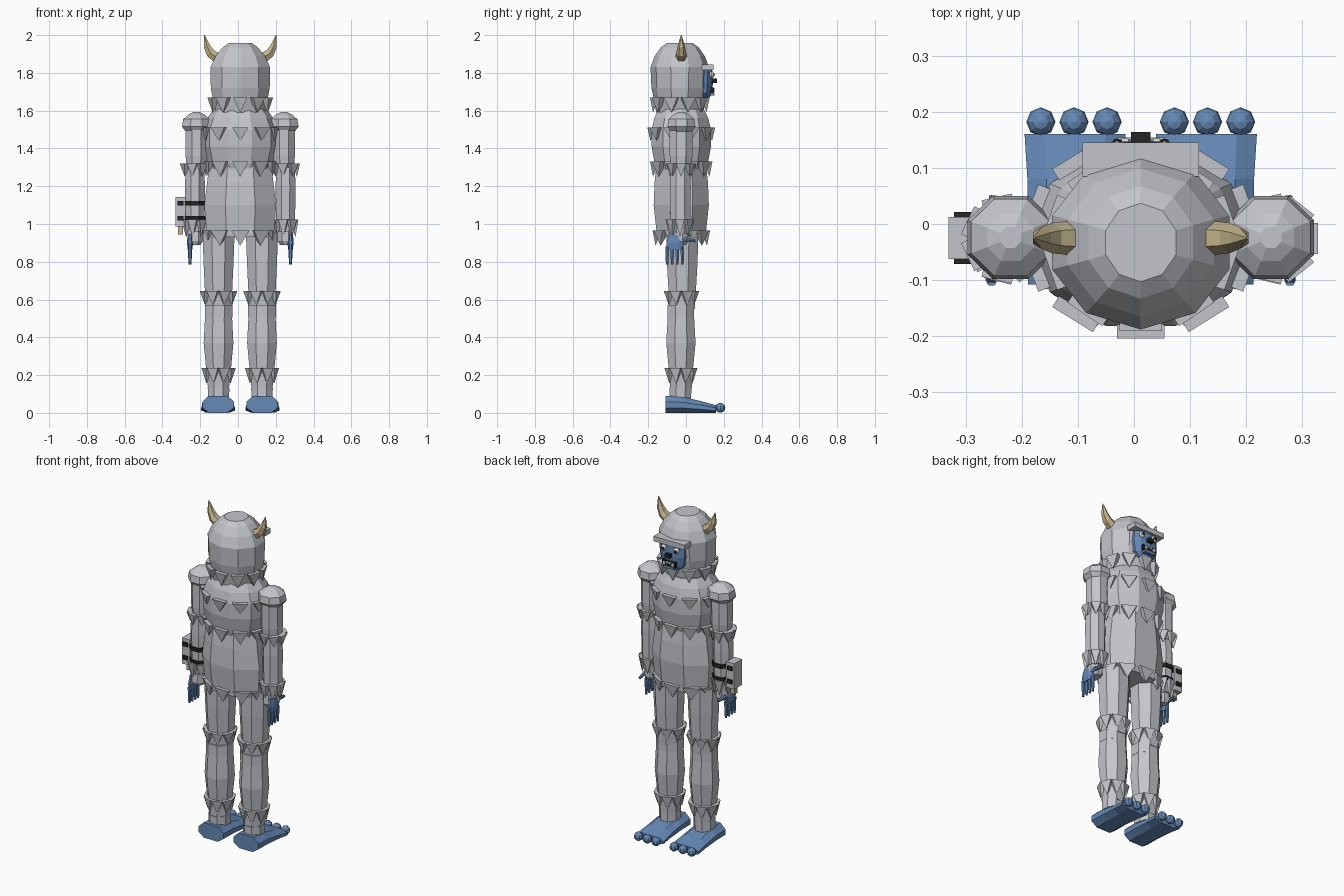
import bpy, bmesh
from math import sin, cos, pi, tau
from mathutils import Vector, Matrix

if "Cube" in bpy.data.objects:
    bpy.data.objects.remove(bpy.data.objects["Cube"])

CX = 0.012   # body axis
CY = -0.025


def material(name, r, g, b):
    m = bpy.data.materials.new(name)
    m.use_nodes = True
    m.diffuse_color = (r, g, b, 1)
    m.node_tree.nodes["Principled BSDF"].inputs["Base Color"].default_value = (r, g, b, 1)
    return m


FUR = material("pale grey fur", 0.55, 0.56, 0.60)
SKIN = material("blue skin", 0.13, 0.25, 0.47)
HORN = material("tan horn", 0.55, 0.46, 0.26)
DARK = material("near black", 0.02, 0.017, 0.017)
WHITE = material("white", 0.8, 0.8, 0.78)


def finish(name, bm, mat):
    bmesh.ops.recalc_face_normals(bm, faces=bm.faces)
    me = bpy.data.meshes.new(name)
    bm.to_mesh(me)
    bm.free()
    me.materials.append(mat)
    ob = bpy.data.objects.new(name, me)
    bpy.context.collection.objects.link(ob)
    return ob


def skin_rings(bm, rings):
    loops = [[bm.verts.new(p) for p in ring] for ring in rings]
    n = len(loops[0])
    for a, b in zip(loops, loops[1:]):
        for i in range(n):
            j = (i + 1) % n
            bm.faces.new((a[i], a[j], b[j], b[i]))
    bm.faces.new(loops[0])
    bm.faces.new(loops[-1])


def loft(name, profile, cx, cy, sides, mat, phase=0.0):
    """Stack of elliptical rings; profile rows are (z, x radius, y radius)."""
    bm = bmesh.new()
    angles = [phase + tau * i / sides for i in range(sides)]
    skin_rings(bm, [[(cx + rx * cos(a), cy + ry * sin(a), z) for a in angles]
                    for z, rx, ry in profile])
    return finish(name, bm, mat)


def path_tube(name, points, radii, sides, mat, flat=1.0):
    """Faceted tube along a path with a radius at each point."""
    bm = bmesh.new()
    pts = [Vector(p) for p in points]
    rings = []
    for i, p in enumerate(pts):
        d = pts[min(i + 1, len(pts) - 1)] - pts[max(i - 1, 0)]
        q = d.to_track_quat('Z', 'Y')
        rings.append([p + q @ Vector((radii[i] * cos(tau * k / sides),
                                      radii[i] * flat * sin(tau * k / sides), 0))
                      for k in range(sides)])
    skin_rings(bm, rings)
    return finish(name, bm, mat)


def box(name, centre, size, mat):
    bm = bmesh.new()
    bmesh.ops.create_cube(bm, size=1, matrix=Matrix.Translation(centre) @ Matrix.Diagonal((*size, 1)))
    return finish(name, bm, mat)


def ball(name, centre, radius, mat, scale=(1, 1, 1)):
    bm = bmesh.new()
    bmesh.ops.create_uvsphere(bm, u_segments=8, v_segments=6, radius=radius,
                              matrix=Matrix.Translation(centre) @ Matrix.Diagonal((*scale, 1)))
    return finish(name, bm, mat)


def tufts(name, cx, cy, rx, ry, top, bottom, count, width, depth=0.035, phase=0.0):
    """Ring of downward pointed fur tufts, each an inverted pyramid."""
    bm = bmesh.new()
    for i in range(count):
        a = phase + tau * i / count
        out = Vector((cos(a) / rx, sin(a) / ry, 0)).normalized()
        side = Vector((-out.y, out.x, 0)) * width / 2
        p = Vector((cx + rx * cos(a), cy + ry * sin(a), top))
        quad = [bm.verts.new(p + side * u + out * v)
                for u, v in ((-1, -depth), (1, -depth), (1, 0.012), (-1, 0.012))]
        tip = bm.verts.new(Vector((p.x, p.y, bottom)) - out * 0.004)
        bm.faces.new(quad)
        for k in range(4):
            bm.faces.new((quad[k], quad[(k + 1) % 4], tip))
    return finish(name, bm, FUR)


# Head and torso
loft("head", [(1.59, .135, .125), (1.66, .152, .137), (1.72, .164, .15), (1.83, .166, .155),
              (1.89, .137, .132), (1.935, .098, .1), (1.957, .066, .07)],
     CX, -.033, 10, FUR, pi / 2)
loft("chest", [(1.28, .165, .135), (1.32, .178, .148), (1.41, .2, .165), (1.5, .2, .165),
               (1.56, .175, .15), (1.61, .14, .125)], CX, CY, 10, FUR)
loft("belly", [(.93, .19, .14), (.97, .195, .143), (1.1, .206, .158), (1.22, .19, .153),
               (1.31, .178, .142)], CX, CY, 8, FUR, pi / 8)
tufts("neck_tufts", CX, -.033, .158, .146, 1.67, 1.59, 10, .075, phase=pi / 10)
tufts("upper_chest_tufts", CX, CY, .196, .167, 1.51, 1.44, 10, .085, phase=pi / 10)
tufts("lower_chest_tufts", CX, CY, .182, .153, 1.33, 1.25, 10, .085, phase=pi / 10)
tufts("hip_tufts", CX, CY, .186, .14, .965, .885, 10, .095, phase=pi / 10)

# Face
loft("face", [(1.665, .045, .025), (1.69, .073, .04), (1.75, .085, .046), (1.81, .08, .042),
              (1.835, .06, .03)], CX, .097, 10, SKIN, pi / 2)
box("brow", (CX, .115, 1.83), (.208, .06, .03), FUR)
box("nose", (CX, .151, 1.758), (.034, .026, .022), DARK)
box("mouth", (CX, .136, 1.708), (.088, .022, .03), DARK)
box("lower_lip", (CX, .136, 1.686), (.07, .03, .014), SKIN)

for s, label in ((1, "left"), (-1, "right")):
    # Horns, eyes and teeth
    path_tube(label + "_horn", [(CX + s * u, -.025, z) for u, z in
                                ((.115, 1.875), (.158, 1.905), (.176, 1.94), (.19, 2.0))],
              [.032, .027, .02, .002], 6, HORN)
    ball(label + "_eye", (CX + s * .042, .134, 1.79), .019, WHITE, (1, .8, 1))
    ball(label + "_pupil", (CX + s * .042, .146, 1.79), .009, DARK, (1, .7, 1))
    box(label + "_fang", (CX + s * .028, .148, 1.707), (.013, .008, .018), WHITE)
    box(label + "_inner_tooth", (CX + s * .008, .148, 1.715), (.012, .008, .01), WHITE)

    # Arm
    ax = CX + s * .232
    loft(label + "_shoulder", [(1.49, .062, .062), (1.515, .083, .08), (1.555, .076, .074),
                               (1.58, .045, .045), (1.592, .02, .02)], ax, -.024, 8, FUR, pi / 8)
    loft(label + "_upper_arm", [(1.28, .054, .056), (1.36, .062, .065), (1.52, .062, .066)],
         ax, -.026, 8, FUR, pi / 8)
    ex = CX + s * .24
    loft(label + "_forearm", [(.95, .045, .05), (1.02, .054, .057), (1.2, .058, .06),
                              (1.3, .052, .056)], ex, -.03, 8, FUR, pi / 8)
    tufts(label + "_elbow_tufts", ex, -.026, .064, .064, 1.32, 1.25, 7, .055, .03)
    tufts(label + "_wrist_tufts", ex, -.032, .056, .06, 1.025, .93, 7, .05, .03)
    loft(label + "_cuff", [(.89, .03, .045), (.91, .044, .056), (.96, .045, .052)],
         CX + s * .238, -.04, 8, FUR, pi / 8)

    # Hand
    hx = CX + s * .266
    loft(label + "_palm", [(.865, .013, .045), (.9, .018, .05), (.945, .014, .036)],
         hx, -.058, 8, SKIN, pi / 8)
    for i in range(4):
        y = -.1 + .027 * i
        path_tube(f"{label}_finger_{i + 1}", [(hx, y, .88), (hx, y, .83), (hx, y, .785)],
                  [.011, .01, .007], 6, SKIN)
    path_tube(label + "_thumb", [(hx, -.04, .905), (hx, 0, .918), (hx - s * .004, .05, .91)],
              [.013, .012, .008], 6, SKIN)

    # Leg
    lx = CX + s * .115
    loft(label + "_thigh", [(.55, .072, .072), (.64, .078, .078), (.8, .086, .088),
                            (.95, .092, .092)], lx, -.02, 8, FUR, pi / 8)
    loft(label + "_knee_band", [(.505, .079, .076), (.57, .079, .076)], lx, -.027, 8, FUR, pi / 8)
    loft(label + "_shin", [(.13, .06, .062), (.2, .068, .066), (.37, .085, .084),
                           (.52, .077, .075)], lx, -.027, 8, FUR, pi / 8)
    loft(label + "_ankle", [(.06, .06, .062), (.135, .062, .063)], lx, -.03, 8, FUR, pi / 8)
    tufts(label + "_knee_tufts", lx, -.024, .082, .077, .645, .57, 8, .062, phase=pi / 8)
    tufts(label + "_ankle_tufts", lx, -.027, .073, .07, .238, .155, 8, .062, phase=pi / 8)

    # Foot: an eight-sided section flattening toward the toes
    bm = bmesh.new()
    rings = []
    for y, half, height in ((-.108, .084, .09), (-.02, .084, .086), (.08, .085, .062), (.16, .09, .04)):
        rings.append([(lx + s * .002 + half * u, y, height * v) for u, v in
                      ((-.55, 0), (.55, 0), (1, .3), (1, .65), (.6, 1), (-.6, 1), (-1, .65), (-1, .3))])
    skin_rings(bm, rings)
    finish(label + "_foot", bm, SKIN)
    for i in range(3):
        ball(f"{label}_toe_{i + 1}", (lx + s * (.004 + .059 * (i - 1)), .182, .027), .026, SKIN)

# Device strapped to the right forearm
gx = CX - .24
box("wrist_device", (-.304, CY, 1.065), (.054, .075, .155), FUR)
box("device_tip", (-.304, CY, .967), (.025, .03, .045), HORN)
for z in (1.03, 1.11):
    loft(f"strap_{round(z * 100)}", [(z - .012, .064, .067), (z + .012, .064, .067)],
         gx, -.03, 8, DARK, pi / 8)
    box(f"buckle_{round(z * 100)}", (-.305, CY, z), (.032, .092, .024), DARK)
